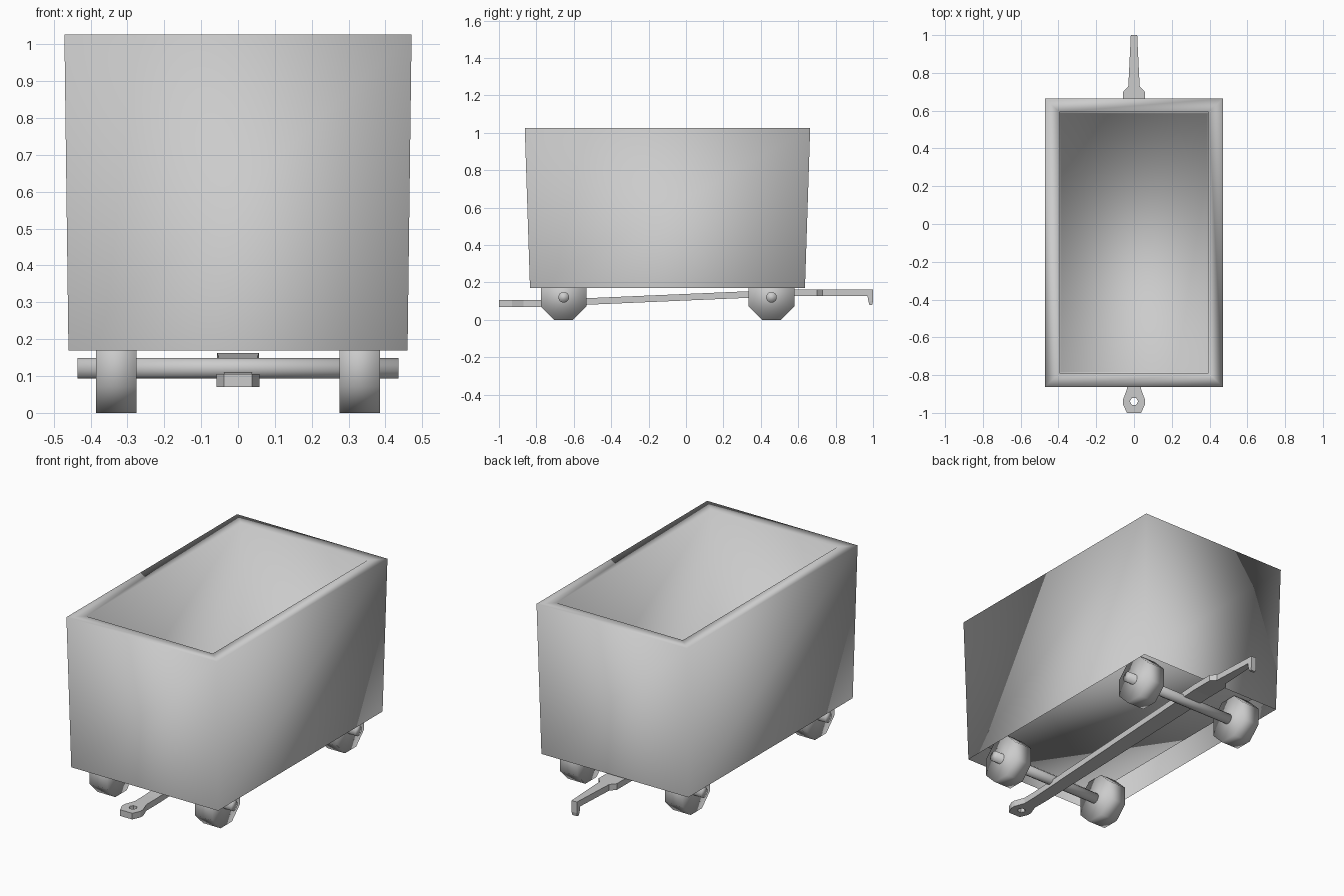
import bpy, bmesh, math

cube = bpy.data.objects.get("Cube")
if cube:
    bpy.data.objects.remove(cube, do_unlink=True)

grey = bpy.data.materials.new("plain grey")
grey.use_nodes = True
grey.diffuse_color = (0.6, 0.6, 0.6, 1)
grey.node_tree.nodes["Principled BSDF"].inputs["Base Color"].default_value = (0.6, 0.6, 0.6, 1)


def finish(name, bm, smooth=False):
    bmesh.ops.recalc_face_normals(bm, faces=bm.faces)
    for f in bm.faces:
        f.smooth = smooth
    mesh = bpy.data.meshes.new(name)
    bm.to_mesh(mesh)
    bm.free()
    mesh.materials.append(grey)
    ob = bpy.data.objects.new(name, mesh)
    bpy.context.collection.objects.link(ob)
    return ob


def loft(name, rings, smooth=False, open_start=False):
    """Skin a row of four-cornered rings and close the ends."""
    bm = bmesh.new()
    loops = [[bm.verts.new(p) for p in ring] for ring in rings]
    for a, b in zip(loops, loops[1:]):
        for i in range(4):
            j = (i + 1) % 4
            bm.faces.new((a[i], a[j], b[j], b[i]))
    if not open_start:
        bm.faces.new(loops[0])
    bm.faces.new(loops[-1])
    return finish(name, bm, smooth)


def cylinder(name, radius, width, sides, centre, axis="X", smooth=True):
    bm = bmesh.new()
    bmesh.ops.create_cone(bm, cap_ends=True, segments=sides, radius1=radius,
                          radius2=radius, depth=width)
    turn = math.pi / sides
    for v in bm.verts:
        x, y, z = v.co
        x, y = (x * math.cos(turn) - y * math.sin(turn),
                x * math.sin(turn) + y * math.cos(turn))
        v.co = (z, x, y) if axis == "X" else (x, y, z)
        for k in range(3):
            v.co[k] += centre[k]
    return finish(name, bm, smooth)


# Tub: open skirt, flared walls, rim, and a basin whose floor sits above the wheels
def rectangle(hx, hy, z):
    return [(sx * hx, -0.099 + sy * hy, z) for sx, sy in ((-1, -1), (1, -1), (1, 1), (-1, 1))]


loft("tub", [rectangle(0.46, 0.735, 0.169), rectangle(0.471, 0.763, 1.026),
             rectangle(0.395, 0.691, 1.024), rectangle(0.388, 0.684, 0.255)],
     smooth=True, open_start=True)

# Wheels and axles
for end, y in (("front", -0.654), ("rear", 0.457)):
    cylinder(end + "_axle", 0.029, 0.87, 12, (0, y, 0.121))
    for side, x in (("right", -0.33), ("left", 0.33)):
        cylinder(f"{end}_{side}_wheel", 0.132, 0.11, 8, (x, y, 0.122))

# Drawbar: stations of position, underside height, half width
stations = [(-1, 0.07, 0.038), (-0.955, 0.07, 0.058), (-0.93, 0.07, 0.058),
            (-0.87, 0.07, 0.036), (-0.78, 0.07, 0.037), (0.57, 0.128, 0.057),
            (0.7, 0.128, 0.057), (0.73, 0.128, 0.03), (0.975, 0.128, 0.018),
            (1, 0.128, 0.017)]
bar = loft("drawbar", [[(-w, y, z), (w, y, z), (w, y, z + 0.035), (-w, y, z + 0.035)]
                       for y, z, w in stations])

# Coupling eye cut through the front of the drawbar
cutter = cylinder("eye_cutter", 0.022, 0.2, 6, (0, -0.939, 0.09), axis="Z", smooth=False)
cutter.hide_render = True
cut = bar.modifiers.new("coupling eye", "BOOLEAN")
cut.operation = "DIFFERENCE"
cut.solver = "EXACT"
cut.object = cutter
bpy.context.view_layer.update()
cut_mesh = bpy.data.meshes.new_from_object(
    bar.evaluated_get(bpy.context.evaluated_depsgraph_get()))
bar.modifiers.clear()
bar.data = cut_mesh
bpy.data.objects.remove(cutter, do_unlink=True)

# Coupling hook hanging from the rear tip
loft("coupling_hook", [[(-w, y0, z), (w, y0, z), (w, y1, z), (-w, y1, z)]
                       for w, y0, y1, z in ((0.017, 0.97, 1, 0.13), (0.017, 0.975, 1, 0.1),
                                            (0.015, 0.98, 0.995, 0.08))])
